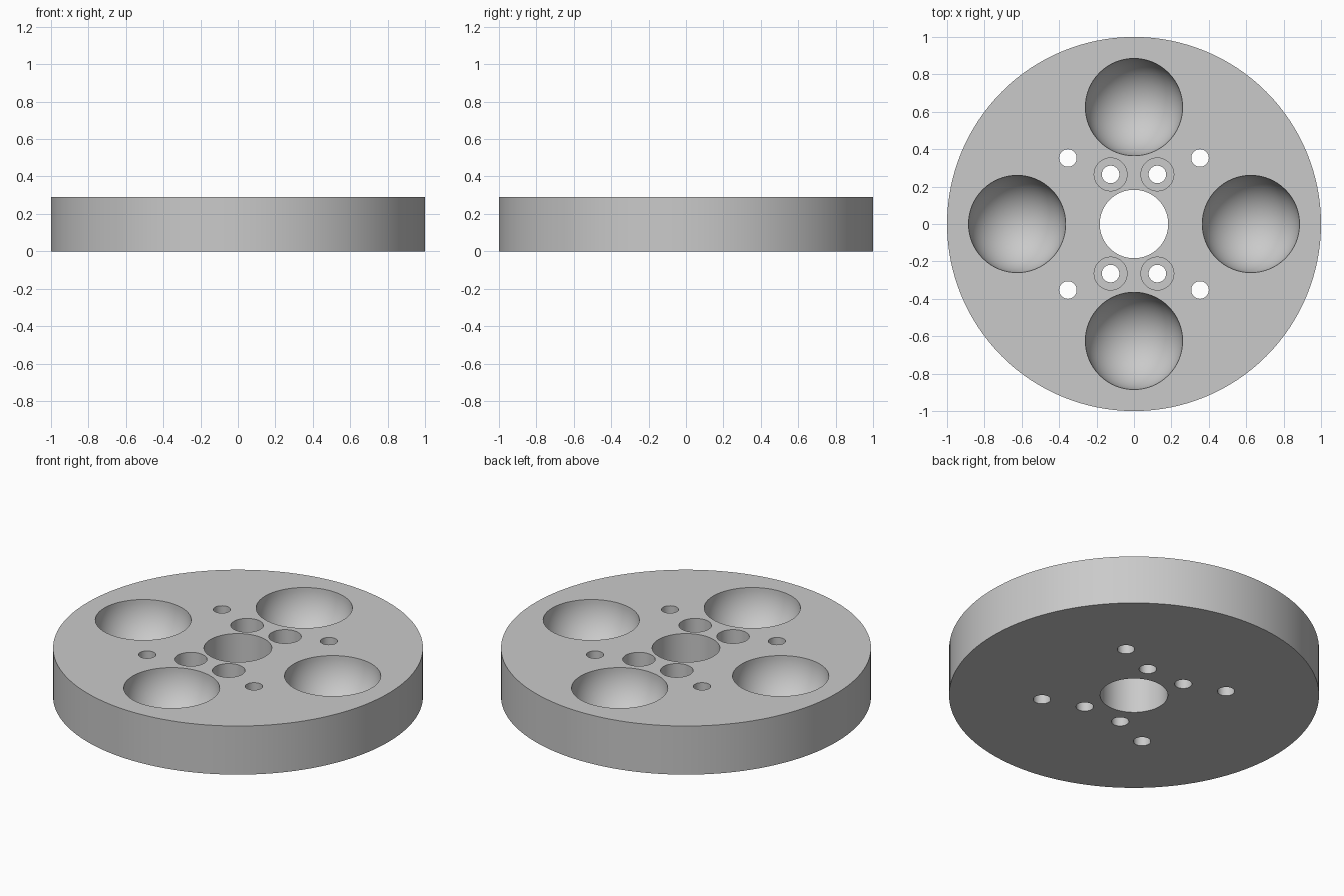
import bpy, bmesh
from math import sin, cos, pi, radians

cube = bpy.data.objects.get("Cube")
if cube:
    bpy.data.objects.remove(cube, do_unlink=True)

HEIGHT = 0.29
LOW, HIGH = -0.1, HEIGHT + 0.1      # cutters overshoot both faces

grey = bpy.data.materials.new("light grey")
grey.use_nodes = True
colour = (0.59, 0.59, 0.59, 1)
grey.diffuse_color = colour
grey.node_tree.nodes["Principled BSDF"].inputs["Base Color"].default_value = colour


def lathe(bm, profile, segments, x=0, y=0):
    """Solid of revolution from (radius, z) points listed from bottom to top."""
    rings = []
    for r, z in profile:
        if r == 0:
            rings.append([bm.verts.new((x, y, z))] * segments)
        else:
            rings.append([bm.verts.new((x + r * cos(2 * pi * i / segments),
                                        y + r * sin(2 * pi * i / segments), z))
                          for i in range(segments)])
    for low, high in zip(rings, rings[1:]):
        for i in range(segments):
            j = (i + 1) % segments
            corners = [low[i], low[j], high[j], high[i]]
            bm.faces.new(list(dict.fromkeys(corners)))
    if profile[0][0] > 0:
        bm.faces.new(rings[0][::-1])
    bm.faces.new(rings[-1])


def make_object(name, bm):
    bmesh.ops.recalc_face_normals(bm, faces=bm.faces)
    mesh = bpy.data.meshes.new(name)
    bm.to_mesh(mesh)
    bm.free()
    mesh.materials.append(grey)
    obj = bpy.data.objects.new(name, mesh)
    bpy.context.collection.objects.link(obj)
    return obj


# Round plate
bm = bmesh.new()
lathe(bm, [(1, 0), (1, HEIGHT)], 128)
plate = make_object("round_plate", bm)

# All holes together as one cutter
bm = bmesh.new()

# Centre bore
lathe(bm, [(0.183, LOW), (0.183, HIGH)], 64)

# Hemispherical pockets
R = 0.26
bowl = [(R * sin(a), HEIGHT - R * cos(a)) for a in (pi / 2 * k / 20 for k in range(21))]
bowl.append((R, HIGH))
for x, y in ((1, 0), (0, 1), (-1, 0), (0, -1)):
    lathe(bm, bowl, 64, 0.625 * x, 0.625 * y)

# Plain and counterbored screw holes, one of each per quadrant
hole = 0.047
bore, floor = 0.088, HEIGHT - 0.16
for sx in (-1, 1):
    for sy in (-1, 1):
        lathe(bm, [(hole, LOW), (hole, HIGH)], 32, 0.353 * sx, 0.353 * sy)
        lathe(bm, [(hole, LOW), (hole, floor), (bore, floor), (bore, HIGH)],
              40, 0.125 * sx, 0.265 * sy)
cutter = make_object("hole_cutter", bm)
cutter.hide_render = True

# Cut the holes and drop the cutter
cut = plate.modifiers.new("holes", 'BOOLEAN')
cut.operation = 'DIFFERENCE'
cut.solver = 'EXACT'
cut.object = cutter
bpy.ops.object.select_all(action='DESELECT')
bpy.context.view_layer.objects.active = plate
plate.select_set(True)
bpy.ops.object.modifier_apply(modifier=cut.name)
bpy.data.objects.remove(cutter, do_unlink=True)

bpy.ops.object.shade_smooth_by_angle(angle=radians(30))
